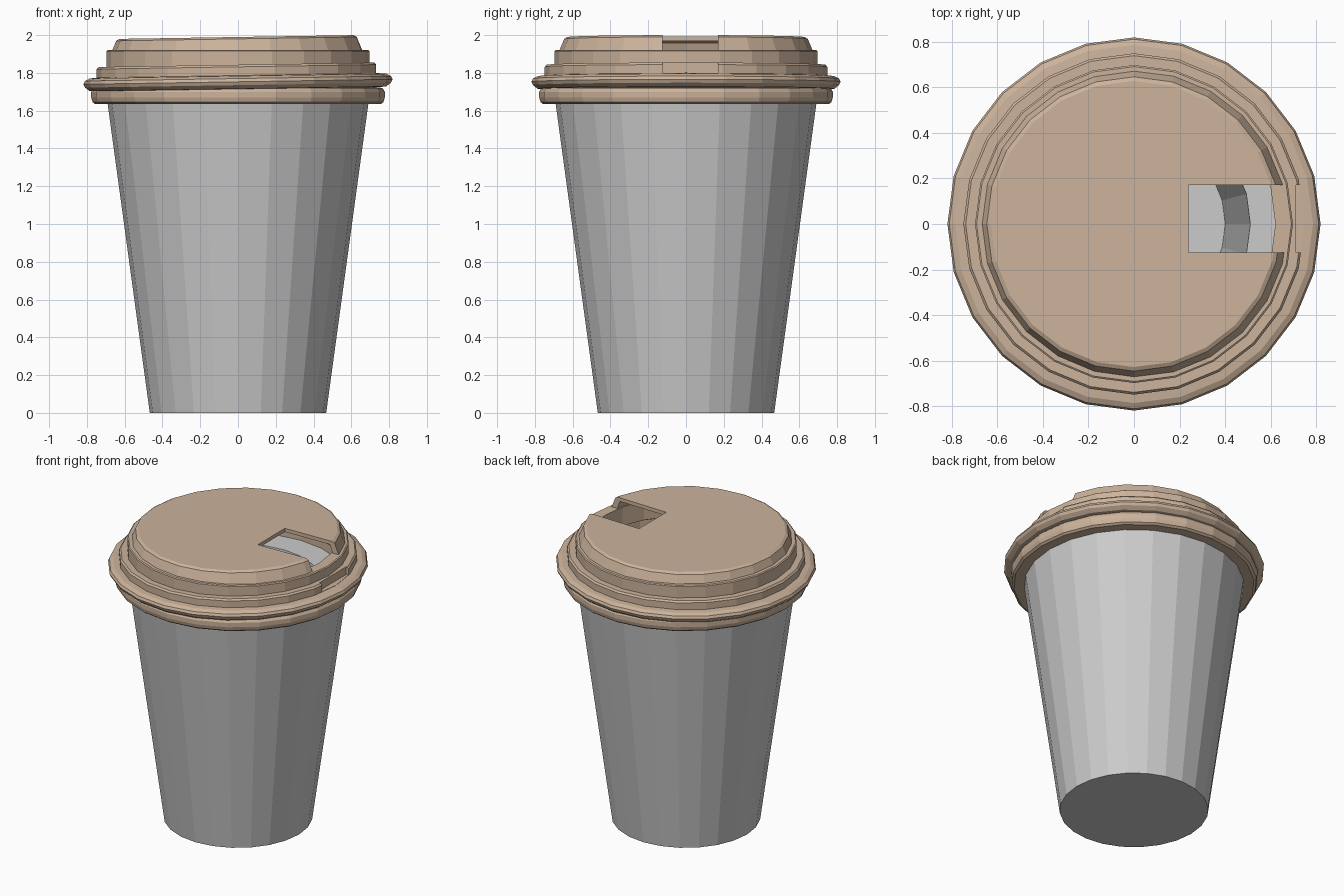
import bpy, bmesh, math

if "Cube" in bpy.data.objects:
    bpy.data.objects.remove(bpy.data.objects["Cube"])

SIDES = 24
TILT = 0.016      # the lid sits slightly higher on the +x side

brown = bpy.data.materials.new("lid_brown")
brown.diffuse_color = (0.60, 0.45, 0.33, 1)
brown.use_nodes = True
brown.node_tree.nodes["Principled BSDF"].inputs["Base Color"].default_value = brown.diffuse_color


def lathe(name, profile, ring=True, tilt=0.0, mat=None):
    """Spin (r, z) points; ring=True closes the profile, else caps both ends."""
    bm = bmesh.new()
    loops = []
    for r, z in profile:
        loop = []
        for i in range(SIDES):
            a = 2 * math.pi * i / SIDES
            x, y = r * math.cos(a), r * math.sin(a)
            loop.append(bm.verts.new((x, y, z + tilt * x)))
        loops.append(loop)
    pairs = list(zip(loops, loops[1:]))
    if ring:
        pairs.append((loops[-1], loops[0]))
    else:
        bm.faces.new(loops[0])
        bm.faces.new(loops[-1])
    for a, b in pairs:
        for i in range(SIDES):
            j = (i + 1) % SIDES
            bm.faces.new((a[i], a[j], b[j], b[i]))
    bmesh.ops.recalc_face_normals(bm, faces=bm.faces)
    me = bpy.data.meshes.new(name)
    bm.to_mesh(me)
    bm.free()
    ob = bpy.data.objects.new(name, me)
    bpy.context.collection.objects.link(ob)
    if mat:
        me.materials.append(mat)
    return ob


def cut_box(target, name, lo, hi):
    """Subtract an axis-aligned box from target."""
    bpy.ops.mesh.primitive_cube_add(size=1, location=[(a + b) / 2 for a, b in zip(lo, hi)])
    box = bpy.context.object
    box.name = name
    box.scale = [b - a for a, b in zip(lo, hi)]
    box.hide_render = True
    box.hide_viewport = True
    box.display_type = 'WIRE'
    box.data.materials.append(brown)
    mod = target.modifiers.new("cut", 'BOOLEAN')
    mod.operation = 'DIFFERENCE'
    mod.solver = 'EXACT'
    mod.object = box


# Cup: thick tapered wall with a flat top ledge and a narrower well
lathe("cup", [(0.467, 0), (0.692, 1.65), (0.51, 1.65), (0.40, 0.08)], ring=False)

# Band that grips the cup rim
lathe("rim_band", [(0.685, 1.634), (0.755, 1.634), (0.770, 1.645), (0.777, 1.67),
                   (0.777, 1.70), (0.765, 1.72), (0.685, 1.73)], mat=brown)

# Widest rounded ring of the lid
lathe("lid_ring", [(0.68, 1.708), (0.785, 1.716), (0.810, 1.735), (0.818, 1.753),
                   (0.810, 1.770), (0.785, 1.783), (0.68, 1.792)], tilt=TILT, mat=brown)

# Stepped tiers of the lid
step = lathe("lid_step", [(0.64, 1.77), (0.748, 1.77), (0.748, 1.832), (0.738, 1.843),
                          (0.64, 1.843)], tilt=TILT, mat=brown)
lathe("lid_collar", [(0.62, 1.79), (0.697, 1.79), (0.697, 1.915), (0.690, 1.920),
                     (0.62, 1.920)], mat=brown)

# Hollow top cap
cap = lathe("lid_cap", [(0.627, 1.99), (0.645, 1.98), (0.674, 1.91), (0.63, 1.91),
                        (0.61, 1.965)], ring=False, tilt=TILT, mat=brown)

# Drinking opening in the cap and the matching notch in the step
cut_box(cap, "opening_cutter", (0.24, -0.125, 1.85), (0.80, 0.17, 2.10))
cut_box(step, "notch_cutter", (0.71, -0.125, 1.80), (0.80, 0.17, 1.90))
